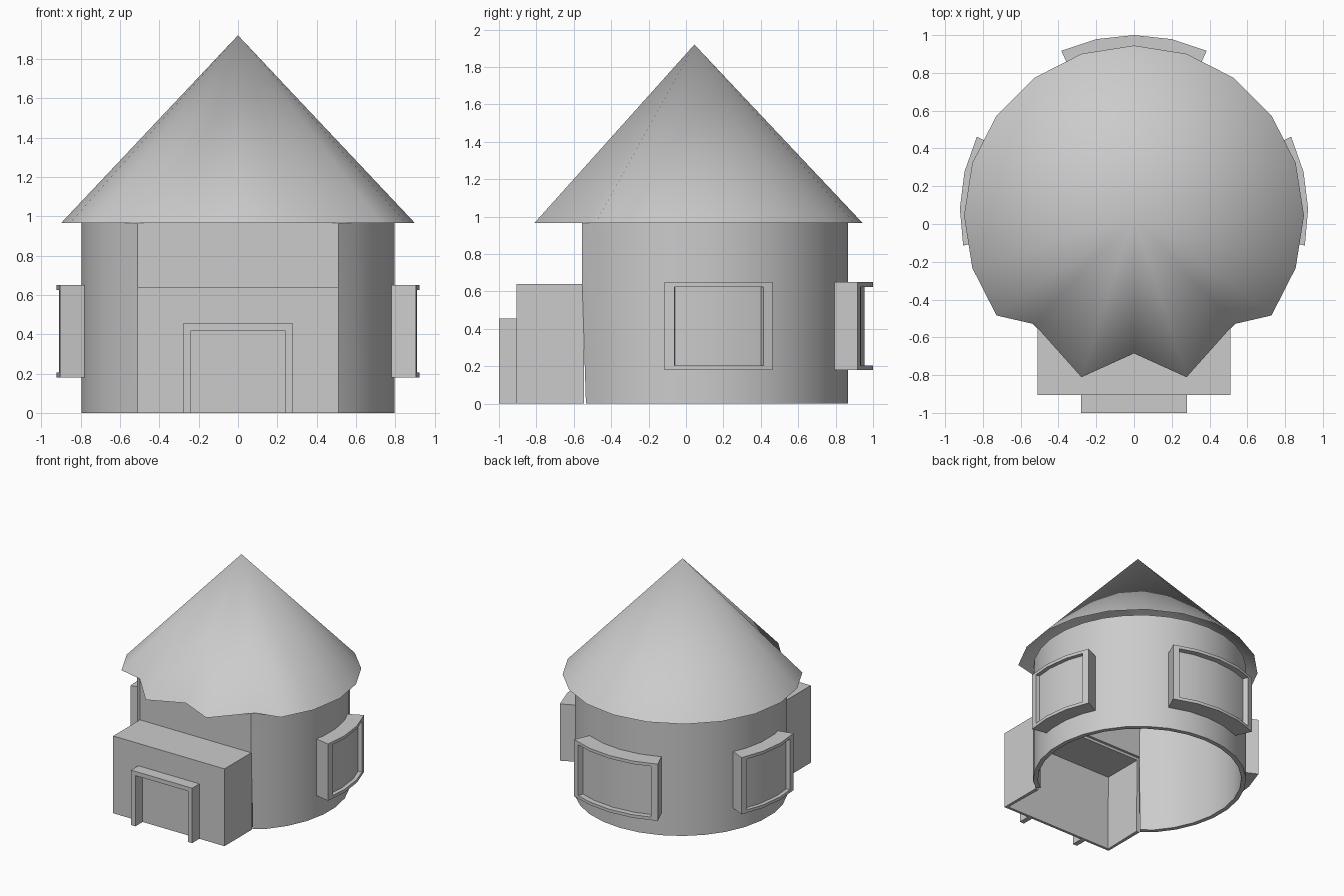
import bpy, bmesh
from math import radians, sin, cos

if "Cube" in bpy.data.objects:
    bpy.data.objects.remove(bpy.data.objects["Cube"])

CY = 0.065          # centre of the round room in y


def polar(deg, r, z):
    a = radians(deg)
    return (r * cos(a), CY + r * sin(a), z)


def finish(name, bm, angle=30, thickness=0):
    me = bpy.data.meshes.new(name)
    bm.to_mesh(me)
    bm.free()
    ob = bpy.data.objects.new(name, me)
    bpy.context.collection.objects.link(ob)
    bpy.ops.object.select_all(action='DESELECT')
    ob.select_set(True)
    bpy.context.view_layer.objects.active = ob
    if thickness:
        mod = ob.modifiers.new("thickness", 'SOLIDIFY')
        mod.thickness = thickness
        mod.offset = -1
        bpy.ops.object.modifier_apply(modifier=mod.name)
    bpy.ops.object.shade_smooth_by_angle(angle=radians(angle))
    return ob


# Round wall with a flat front, open below the lintel towards the porch
bm = bmesh.new()
rows = []
for z in (0, 0.64, 0.965):
    y = -0.535 if z == 0 else -0.555
    pts = [polar(a, 0.8, z) for a in range(-42, 223, 12)]
    pts += [(-0.51, y, z), (0.51, y, z)]
    rows.append([bm.verts.new(p) for p in pts])
n = len(rows[0])
for lo, hi in zip(rows, rows[1:]):
    for i in range(n):
        if i == n - 2 and lo is rows[0]:
            continue
        j = (i + 1) % n
        bm.faces.new((lo[i], lo[j], hi[j], hi[i]))
finish("round_wall", bm, 25, 0.035)

# Cone roof, open underneath, with three eave corners pulled back over the porch
bm = bmesh.new()
apex = bm.verts.new((0, 0.045, 1.92))
pulled = {9: -0.685, 8: -0.53, 10: -0.805, 7: -0.48}
ring = []
for k in range(20):
    a = radians(18 * k)                     # measured from the back
    x, y = 0.9 * sin(a), 0.045 + 0.9 * cos(a)
    if k == 10:
        y = -0.685
    elif k in (8, 12):
        y = -0.53
    ring.append(bm.verts.new((x, y, 0.965)))
for k in range(20):
    bm.faces.new((ring[(k + 1) % 20], ring[k], apex))
bmesh.ops.recalc_face_normals(bm, faces=bm.faces)
finish("cone_roof", bm, 180)

# Porch: box shell open at the bottom and towards the room
bm = bmesh.new()
bmesh.ops.create_cube(bm, size=1)
for v in bm.verts:
    v.co = (v.co.x * 1.02, -0.905 if v.co.y < 0 else -0.545, 0.64 if v.co.z > 0 else 0)
bm.normal_update()
bmesh.ops.delete(bm, geom=[f for f in bm.faces if f.normal.z < -0.5 or f.normal.y > 0.5],
                 context='FACES')
finish("porch", bm, 30, 0.03)

# Door surround: U-shaped outline extruded forward from the porch
bm = bmesh.new()
outline = [(-0.28, 0), (-0.28, 0.455), (0.28, 0.455), (0.28, 0),
           (0.24, 0), (0.24, 0.42), (-0.24, 0.42), (-0.24, 0)]
face = bm.faces.new([bm.verts.new((x, -0.9, z)) for x, z in outline])
ext = bmesh.ops.extrude_face_region(bm, geom=[face])
bmesh.ops.translate(bm, vec=(0, -0.1, 0),
                    verts=[g for g in ext["geom"] if isinstance(g, bmesh.types.BMVert)])
bmesh.ops.recalc_face_normals(bm, faces=bm.faces)
finish("door_surround", bm)


# Curved window box with a raised rim around a recessed pane
def window(name, angles, r, bar=3.2):
    cols = [angles[0], angles[0] + bar] + angles[1:-1] + [angles[-1] - bar, angles[-1]]
    levels = (0.18, 0.205, 0.625, 0.65)
    bm = bmesh.new()

    def on_chord(a, z):                     # keeps rim points on the straight facets
        for a0, a1 in zip(angles, angles[1:]):
            if a0 <= a <= a1:
                half, mid = radians((a1 - a0) / 2), (a0 + a1) / 2
                return polar(a, r * cos(half) / cos(radians(a - mid)), z)

    g = [[bm.verts.new(on_chord(a, z)) for a in cols] for z in levels]
    pane = []
    for j in range(3):
        for i in range(len(cols) - 1):
            f = bm.faces.new((g[j][i], g[j][i + 1], g[j + 1][i + 1], g[j + 1][i]))
            if j == 1 and 0 < i < len(cols) - 2:
                pane.append(f)

    def shrink(geom, k):
        for v in geom:
            if isinstance(v, bmesh.types.BMVert):
                v.co.x *= k
                v.co.y = CY + (v.co.y - CY) * k

    border = [e for e in bm.edges if e.is_boundary]
    shrink(bmesh.ops.extrude_edge_only(bm, edges=border)["geom"], 0.785 / r)
    ext = bmesh.ops.extrude_face_region(bm, geom=pane)
    shrink(ext["geom"], 0.89 / r)
    left = [f for f in pane if f.is_valid]
    if left:
        bmesh.ops.delete(bm, geom=left, context='FACES')
    finish(name, bm)


side = [-11.2, 1, 13.2, 25.5]
window("right_window", side, 0.922)
window("left_window", [180 - a for a in reversed(side)], 0.922)
window("back_window", [65.7, 77.8, 90, 102.2, 114.3], 0.935)
